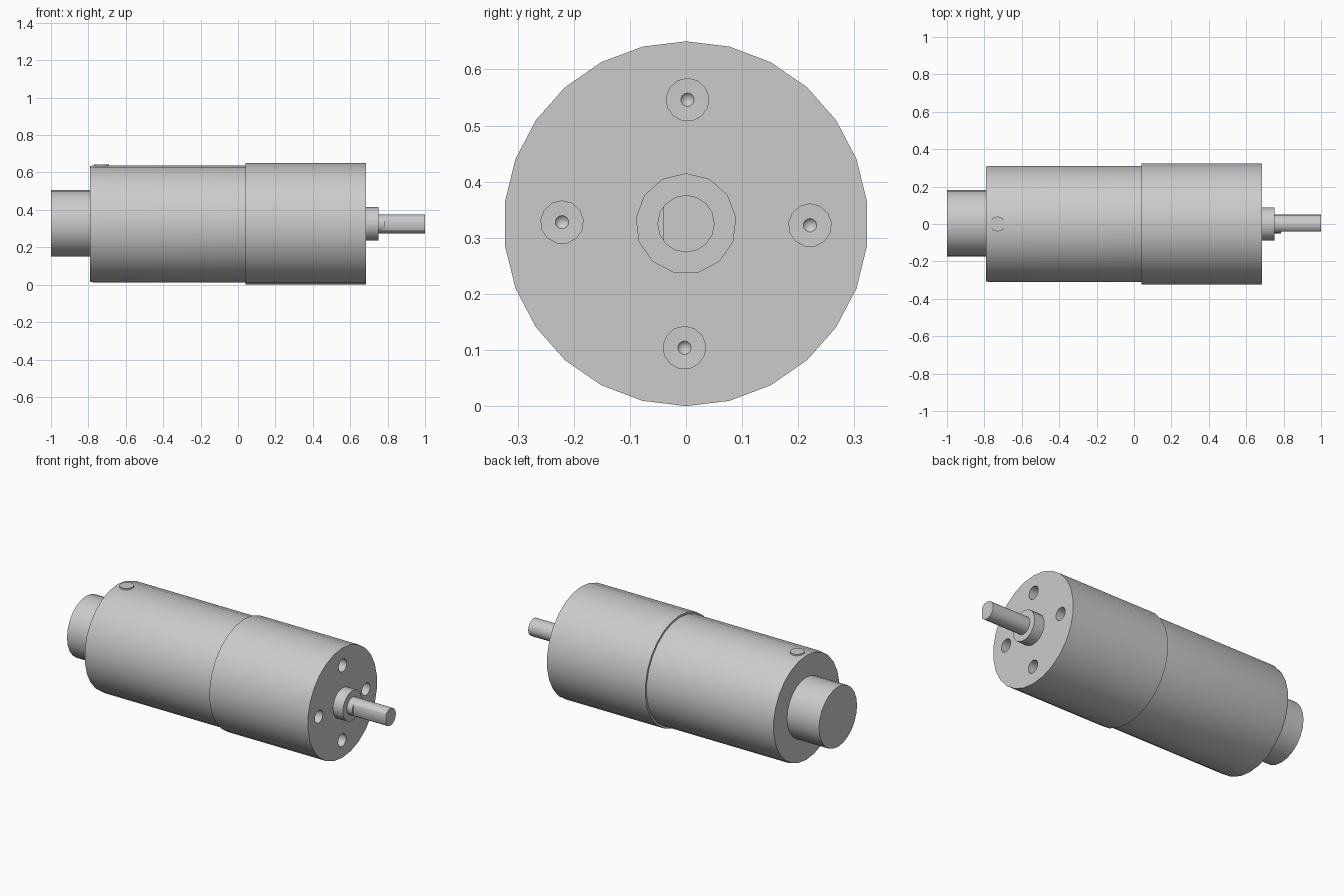
import bpy, bmesh
from math import sin, cos, tau, radians

cube = bpy.data.objects.get("Cube")
if cube:
    bpy.data.objects.remove(cube)

AXIS = 0.325

grey = bpy.data.materials.new("metal grey")
grey.use_nodes = True
grey.diffuse_color = (0.6, 0.6, 0.6, 1)
grey.node_tree.nodes["Principled BSDF"].inputs["Base Color"].default_value = (0.6, 0.6, 0.6, 1)


def lathe(name, profile, sides, y=0.0, z=AXIS):
    """Closed solid turned around an x-parallel axis from (x, radius) points."""
    bm = bmesh.new()
    rings = []
    for x, r in profile:
        count = sides if r > 0 else 1
        rings.append([bm.verts.new((x, y + r * sin(tau * i / sides), z + r * cos(tau * i / sides)))
                      for i in range(count)])
    for a, b in zip(rings, rings[1:]):
        for i in range(sides):
            j = (i + 1) % sides
            quad = [a[i % len(a)], a[j % len(a)], b[j % len(b)], b[i % len(b)]]
            bm.faces.new(list(dict.fromkeys(quad)))
    for ring in (rings[0], rings[-1]):
        if len(ring) > 1:
            bm.faces.new(ring)
    bmesh.ops.recalc_face_normals(bm, faces=bm.faces)
    mesh = bpy.data.meshes.new(name)
    bm.to_mesh(mesh)
    bm.free()
    mesh.materials.append(grey)
    obj = bpy.data.objects.new(name, mesh)
    bpy.context.collection.objects.link(obj)
    return obj


def cut(obj, cutter):
    """Subtract the cutter, apply the result and discard the cutter."""
    mod = obj.modifiers.new("cut", 'BOOLEAN')
    mod.operation = 'DIFFERENCE'
    mod.solver = 'EXACT'
    mod.object = cutter
    bpy.ops.object.select_all(action='DESELECT')
    obj.select_set(True)
    bpy.context.view_layer.objects.active = obj
    bpy.ops.object.modifier_apply(modifier=mod.name)
    bpy.data.objects.remove(cutter)


# Motor can with a slightly eased rear edge, and the rear encoder hub
motor = lathe("motor_can", [(-0.79, 0.309), (-0.77, 0.313), (0.04, 0.313)], 26)
hub = lathe("rear_hub", [(-1.0, 0.178), (-0.79, 0.178)], 24, 0.004, 0.328)

# Gearbox with four drilled mounting holes
gearbox = lathe("gearbox", [(0.04, 0.325), (0.685, 0.325)], 26)
for k in range(4):
    angle = tau * k / 4 + radians(0.7)
    drill = lathe("hole_cutter", [(0.55, 0), (0.565, 0.012), (0.566, 0.038), (0.75, 0.038)], 13,
                  0.221 * sin(angle), AXIS + 0.221 * cos(angle))
    drill.hide_render = True
    cut(gearbox, drill)

# Output bearing boss and D-shaped shaft
boss = lathe("shaft_boss", [(0.685, 0.09), (0.75, 0.09)], 13)
shaft = lathe("output_shaft", [(0.75, 0.051), (1.0, 0.051)], 16)
bpy.ops.mesh.primitive_cube_add(size=1, location=(0.935, -0.09, AXIS))
flat_cutter = bpy.context.object
flat_cutter.name = "flat_cutter"
flat_cutter.hide_render = True
flat_cutter.scale = (0.3, 0.1, 0.2)
cut(shaft, flat_cutter)

# Small polarity dot on top of the motor can
bpy.ops.mesh.primitive_cylinder_add(vertices=16, radius=0.04, depth=0.009, location=(-0.73, 0, 0.6385))
dot = bpy.context.object
dot.name = "polarity_dot"
dot.data.materials.append(grey)

# Smooth the round walls, keep the rims sharp
bpy.ops.object.select_all(action='DESELECT')
for part in (motor, hub, gearbox, boss, shaft, dot):
    part.select_set(True)
bpy.context.view_layer.objects.active = motor
bpy.ops.object.shade_smooth_by_angle(angle=radians(35))
